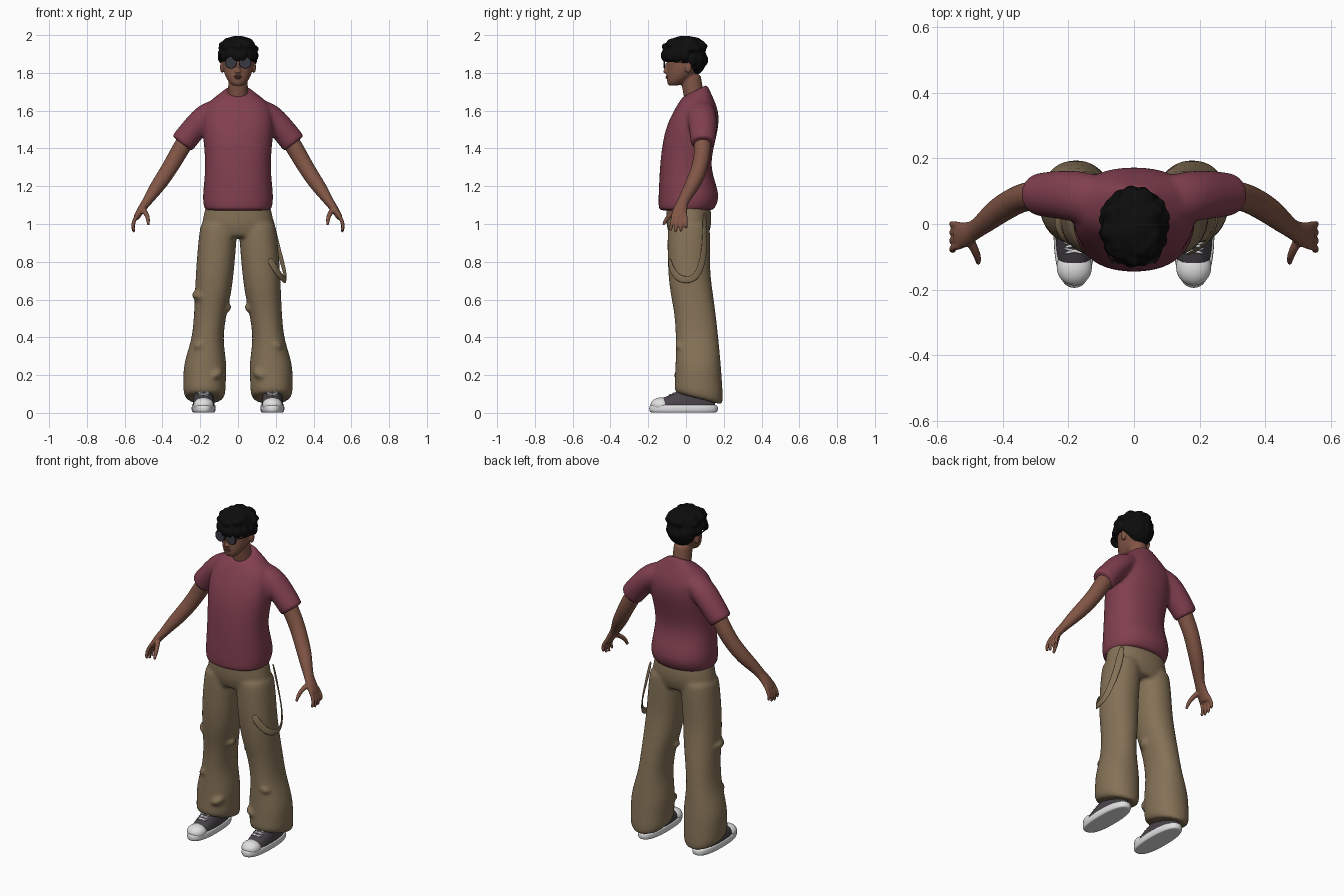
import bpy, bmesh, math, random
from mathutils import Vector, Matrix

random.seed(4)
old = bpy.data.objects.get("Cube")
if old:
    bpy.data.objects.remove(old, do_unlink=True)


def material(name, r, g, b):
    m = bpy.data.materials.new(name)
    m.use_nodes = True
    m.diffuse_color = (r, g, b, 1)
    node = next(n for n in m.node_tree.nodes if n.type == 'BSDF_PRINCIPLED')
    node.inputs["Base Color"].default_value = (r, g, b, 1)
    node.inputs["Roughness"].default_value = 0.8
    return m


SKIN = material("brown skin", .22, .092, .06)
LIPS = material("lip brown", .17, .055, .045)
HAIR = material("black hair", .004, .004, .004)
SHIRT = material("maroon cloth", .22, .05, .078)
PANTS = material("khaki cloth", .235, .168, .095)
CANVAS = material("charcoal canvas", .065, .056, .066)
WHITE = material("white rubber", .75, .75, .75)
LENS = material("dark lens", .04, .04, .055)


def loft(bm, rings, flat=True, power=1.0, n=20):
    """Skin rings (x, y, z, rx, ry, tilt); flat rings lie level, others follow the path."""
    pts = [Vector(r[:3]) for r in rings]
    loops = []
    for i, r in enumerate(rings):
        u, v = Vector((1, 0, 0)), Vector((0, 1, 0))
        if not flat:
            t = (pts[min(i + 1, len(pts) - 1)] - pts[max(i - 1, 0)]).normalized()
            ref = Vector((0, 0, 1)) if abs(t.y) > .9 else Vector((0, 1, 0))
            u = t.cross(ref).normalized()
            v = u.cross(t)
        tilt = r[5] if len(r) > 5 else 0
        ring = []
        for k in range(n):
            a = math.tau * k / n
            c, s = math.cos(a), math.sin(a)
            px = math.copysign(abs(c) ** power, c) * r[3]
            py = math.copysign(abs(s) ** power, s) * r[4]
            ring.append(pts[i] + u * px + v * py + Vector((0, 0, tilt * s)))
        loops.append(ring)

    def inset(ring, c):
        return [c + (p - c) * .9 for p in ring]
    loops = [inset(loops[0], pts[0])] + loops + [inset(loops[-1], pts[-1])]
    vs = [[bm.verts.new(p) for p in ring] for ring in loops]
    for a, b in zip(vs, vs[1:]):
        for k in range(n):
            bm.faces.new((a[k], a[(k + 1) % n], b[(k + 1) % n], b[k]))
    bm.faces.new(vs[0][::-1])
    bm.faces.new(vs[-1])


def blob(bm, centre, radii, rot=None):
    m = Matrix.Translation(centre) @ (rot or Matrix()) @ Matrix.Diagonal((*radii, 1))
    bmesh.ops.create_uvsphere(bm, u_segments=16, v_segments=10, radius=1, matrix=m)


def finish(name, bm, mat, mirror=False, subsurf=1, voxel=0, smooth=0, solid=0):
    bmesh.ops.recalc_face_normals(bm, faces=bm.faces[:])
    me = bpy.data.meshes.new(name)
    bm.to_mesh(me)
    bm.free()
    me.materials.append(mat)
    for p in me.polygons:
        p.use_smooth = subsurf > 0
    ob = bpy.data.objects.new(name, me)
    bpy.context.scene.collection.objects.link(ob)
    if mirror:
        ob.modifiers.new("mirror", 'MIRROR')
    if solid:
        ob.modifiers.new("thickness", 'SOLIDIFY').thickness = solid
    if subsurf:
        s = ob.modifiers.new("subsurf", 'SUBSURF')
        s.levels = s.render_levels = subsurf
    if voxel:
        r = ob.modifiers.new("blend", 'REMESH')
        r.mode = 'VOXEL'
        r.voxel_size = voxel
        r.use_smooth_shade = True
    if smooth:
        s = ob.modifiers.new("smooth", 'SMOOTH')
        s.factor = .5
        s.iterations = smooth
    return ob


# T-shirt: torso with neckline, two sleeves blended in
bm = bmesh.new()
loft(bm, [(0, 0, 1.072, .18, .147), (0, .016, 1.13, .19, .164), (0, .01, 1.2, .184, .155),
          (0, -.005, 1.3, .174, .135), (0, .008, 1.4, .18, .138), (0, .03, 1.5, .192, .142),
          (0, .05, 1.58, .19, .127), (0, .058, 1.64, .168, .1), (0, .053, 1.685, .105, .075, .02),
          (0, .047, 1.705, .07, .066, .034)], power=.88)
for s in (1, -1):
    loft(bm, [(s * .1, .07, 1.605, .06, .075), (s * .17, .085, 1.575, .07, .08),
              (s * .235, .09, 1.505, .066, .074), (s * .297, .09, 1.425, .069, .066)], flat=False)
finish("t_shirt", bm, SHIRT, subsurf=2, voxel=.01, smooth=5)

# Arms with palm, fingers and thumb
bm = bmesh.new()
loft(bm, [(.26, .09, 1.47, .048, .048), (.325, .087, 1.36, .046, .044), (.365, .07, 1.29, .043, .043),
          (.415, .04, 1.215, .041, .042), (.455, .005, 1.16, .033, .034), (.487, -.02, 1.11, .024, .028),
          (.515, -.033, 1.075, .021, .04), (.54, -.038, 1.03, .016, .042)], flat=False)
for k in range(4):
    y, drop = -.072 + .024 * k, (.0, .008, .004, -.012)[k]
    loft(bm, [(.53, y * .85 - .005, 1.055, .011, .012), (.552, y, 1.015, .011, .011),
              (.558, y * 1.1, .985 - drop, .01, .01), (.55, y * 1.15, .965 - drop, .008, .008)],
         flat=False, n=10)
loft(bm, [(.505, -.04, 1.08, .016, .016), (.485, -.08, 1.055, .014, .014),
          (.475, -.105, 1.025, .012, .012), (.475, -.12, .995, .008, .008)], flat=False, n=10)
finish("arms", bm, SKIN, mirror=True, voxel=.005, smooth=3)

# Head, neck, nose and ears
bm = bmesh.new()
loft(bm, [(0, .05, 1.64, .055, .055), (0, .035, 1.71, .053, .055), (0, .025, 1.79, .052, .055)])
loft(bm, [(0, -.066, 1.733, .028, .026), (0, -.05, 1.752, .052, .053), (0, -.022, 1.79, .073, .081),
          (0, -.006, 1.83, .082, .095), (0, 0, 1.88, .085, .1), (0, 0, 1.93, .08, .095),
          (0, 0, 1.97, .05, .06)])
blob(bm, (0, -.1, 1.825), (.01, .016, .032))
blob(bm, (0, -.107, 1.807), (.017, .015, .011))
blob(bm, (0, -.09, 1.777), (.026, .016, .014))
for s in (1, -1):
    blob(bm, (s * .086, .012, 1.83), (.01, .02, .032))
finish("head", bm, SKIN, voxel=.006, smooth=3)

# Lips
bm = bmesh.new()
for z in (1.782, 1.773):
    blob(bm, (0, -.1, z), (.021, .008, .005))
finish("lips", bm, LIPS, subsurf=1)

# Hair: cap, nape and tufts
bm = bmesh.new()
blob(bm, (0, -.006, 1.918), (.1, .116, .08))
blob(bm, (0, .045, 1.875), (.092, .066, .088))
for k in range(15):
    a = math.tau * k / 15
    c, s = math.cos(a), math.sin(a)
    low = 1.895 if s < .1 else 1.875
    blob(bm, (c * .084, s * .1 - .008, low + random.uniform(-.008, .01)), (.026, .028, .034))
for k in range(26):
    a, h = random.uniform(0, math.tau), random.uniform(.1, .85)
    w = math.sqrt(1 - h * h)
    blob(bm, (math.cos(a) * w * .086, math.sin(a) * w * .1 - .006, 1.918 + h * .062),
         (.03, .03, .021))
finish("hair", bm, HAIR, voxel=.007, smooth=2)

# Glasses: rims, lenses, bridge and temples
turn = Matrix.Rotation(math.pi / 2, 4, 'X')
for name, rad, y, mat in (("glasses_rims", .033, -.114, HAIR), ("glasses_lenses", .029, -.117, LENS)):
    bm = bmesh.new()
    for s in (1, -1):
        bmesh.ops.create_cone(bm, cap_ends=True, segments=14, radius1=rad, radius2=rad, depth=.006,
                              matrix=Matrix.Translation((s * .037, y, 1.855)) @ turn)
    finish(name, bm, mat, subsurf=0)
bm = bmesh.new()
loft(bm, [(.066, -.112, 1.862, .003, .004), (.086, -.095, 1.862, .003, .004),
          (.092, .01, 1.855, .003, .004)], flat=False, n=8)
loft(bm, [(-.01, -.117, 1.862, .003, .003), (.01, -.117, 1.862, .003, .003)], flat=False, n=8)
finish("glasses_temples", bm, HAIR, mirror=True)

# Baggy trousers: hips and two flared legs
bm = bmesh.new()
loft(bm, [(0, .01, 1.11, .17, .115), (0, .015, 1.05, .183, .122), (0, .015, .985, .197, .12),
          (0, .015, .93, .19, .1)], power=.9)
for s in (1, -1):
    loft(bm, [(s * .1, .015, 1.0, .1, .112), (s * .11, .015, .9, .102, .115),
              (s * .122, .015, .75, .102, .112), (s * .132, .03, .63, .097, .114),
              (s * .146, .048, .53, .087, .11), (s * .16, .058, .41, .082, .113),
              (s * .168, .062, .33, .098, .117), (s * .175, .065, .24, .118, .122),
              (s * .177, .066, .15, .112, .127), (s * .178, .067, .105, .114, .13, -.02),
              (s * .176, .07, .075, .098, .124, -.032)], power=.92)
    # crumpled cloth around the knee and ankle
    for x, y, z, r in ((.07, .02, .55, .04), (.23, .02, .3, .04), (.12, -.02, .2, .045), (.2, -.02, .36, .04)):
        blob(bm, (s * x, y, z), (r, r, r * .6), Matrix.Rotation(s * .5, 4, 'Y'))
blob(bm, (-.185, .01, .615), (.062, .08, .035), Matrix.Rotation(.25, 4, 'Y'))
finish("trousers", bm, PANTS, subsurf=2, voxel=.01, smooth=5)

# Loose strap hanging from the waist
bm = bmesh.new()
path = [Vector(p) for p in ((.165, .1, 1.07), (.2, .105, .92), (.24, .09, .79), (.258, .055, .715),
                            (.258, 0, .7), (.235, -.05, .715), (.195, -.085, .77), (.165, -.092, .82))]
rows = []
for i, p in enumerate(path):
    t = (path[min(i + 1, len(path) - 1)] - path[max(i - 1, 0)]).normalized()
    out = Vector((p.x - .11, p.y - .015, 0)).normalized()
    w = t.cross(out).normalized() * .021
    rows.append((bm.verts.new(p - w), bm.verts.new(p + w)))
for a, b in zip(rows, rows[1:]):
    bm.faces.new((a[0], a[1], b[1], b[0]))
finish("strap", bm, PANTS, subsurf=2, solid=.008)

# Shoes: sole, canvas upper, toe cap and laces
bm = bmesh.new()
loft(bm, [(.182, -.013, .002, .058, .177), (.182, -.013, .014, .065, .184),
          (.182, -.013, .042, .063, .182)], power=.82, n=28)
finish("shoe_soles", bm, WHITE, mirror=True, subsurf=2)
bm = bmesh.new()
loft(bm, [(.182, -.013, .035, .06, .174), (.182, -.003, .065, .057, .156), (.182, .03, .093, .051, .12),
          (.182, .065, .125, .046, .085), (.182, .075, .17, .044, .07)], power=.88)
finish("shoe_uppers", bm, CANVAS, mirror=True, subsurf=2)
bm = bmesh.new()
blob(bm, (.182, -.132, .042), (.056, .058, .04))
finish("toe_caps", bm, WHITE, mirror=True)
bm = bmesh.new()
for k in range(5):
    for tilt in (.25, -.25):
        blob(bm, (.182, -.082 + .018 * k, .094 + .0075 * k), (.034, .005, .006),
             Matrix.Rotation(tilt, 4, 'Z'))
finish("laces", bm, WHITE, mirror=True)
